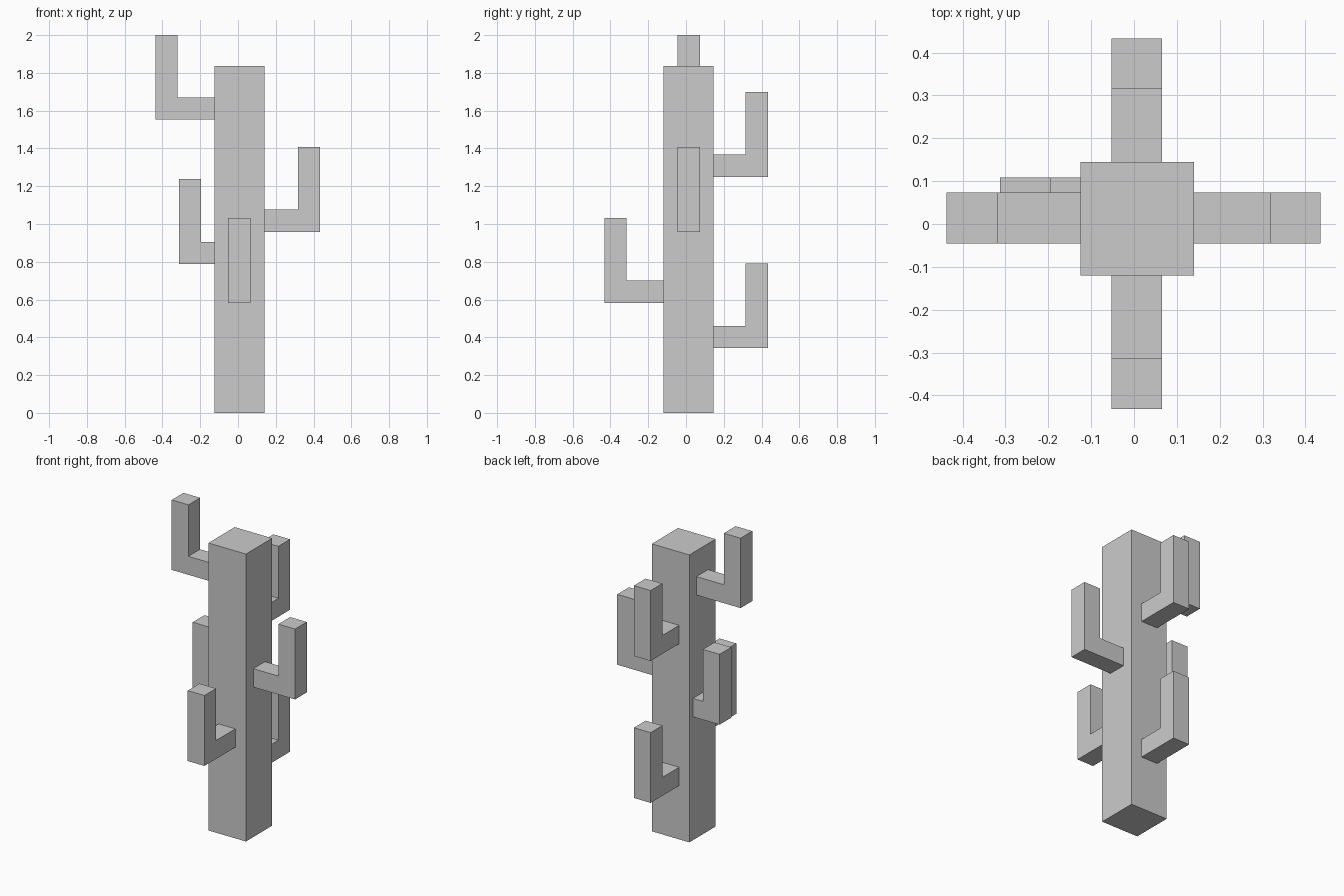
import bpy, bmesh
from mathutils import Vector

if "Cube" in bpy.data.objects:
    bpy.data.objects.remove(bpy.data.objects["Cube"])

T = 0.118  # arm thickness


def extruded(name, points, offset):
    """Solid made by extruding a closed flat outline along an offset."""
    bm = bmesh.new()
    face = bm.faces.new([bm.verts.new(p) for p in points])
    ext = bmesh.ops.extrude_face_region(bm, geom=[face], use_keep_orig=True)
    verts = [g for g in ext["geom"] if isinstance(g, bmesh.types.BMVert)]
    bmesh.ops.translate(bm, verts=verts, vec=offset)
    bmesh.ops.recalc_face_normals(bm, faces=bm.faces)
    mesh = bpy.data.meshes.new(name)
    bm.to_mesh(mesh)
    bm.free()
    obj = bpy.data.objects.new(name, mesh)
    bpy.context.collection.objects.link(obj)
    return obj


def arm(name, axis, sign, root, tip, side, z0, z1):
    """L-shaped arm leaving the trunk along an axis, then turning up."""
    profile = [(root, z0), (tip, z0), (tip, z1),
               (tip - T, z1), (tip - T, z0 + T), (root, z0 + T)]
    if axis == "x":
        pts = [Vector((sign * u, side, z)) for u, z in profile]
        off = Vector((0, T, 0))
    else:
        pts = [Vector((side, sign * u, z)) for u, z in profile]
        off = Vector((T, 0, 0))
    return extruded(name, pts, off)


# Square trunk
extruded("trunk", [(-0.125, -0.12, 0), (0.14, -0.12, 0),
                   (0.14, 0.145, 0), (-0.125, 0.145, 0)], Vector((0, 0, 1.837)))

# Arms: name, axis, direction, root, tip, side start, bottom, top
for spec in [
    ("upper_left_arm", "x", -1, 0.12, 0.437, -0.045, 1.553, 2.0),
    ("lower_left_arm", "x", -1, 0.12, 0.313, -0.01, 0.788, 1.238),
    ("right_arm", "x", 1, 0.135, 0.435, -0.045, 0.958, 1.408),
    ("front_arm", "y", -1, 0.115, 0.432, -0.053, 0.582, 1.032),
    ("upper_back_arm", "y", 1, 0.14, 0.433, -0.053, 1.25, 1.7),
    ("lower_back_arm", "y", 1, 0.14, 0.433, -0.053, 0.343, 0.792),
]:
    arm(*spec)
